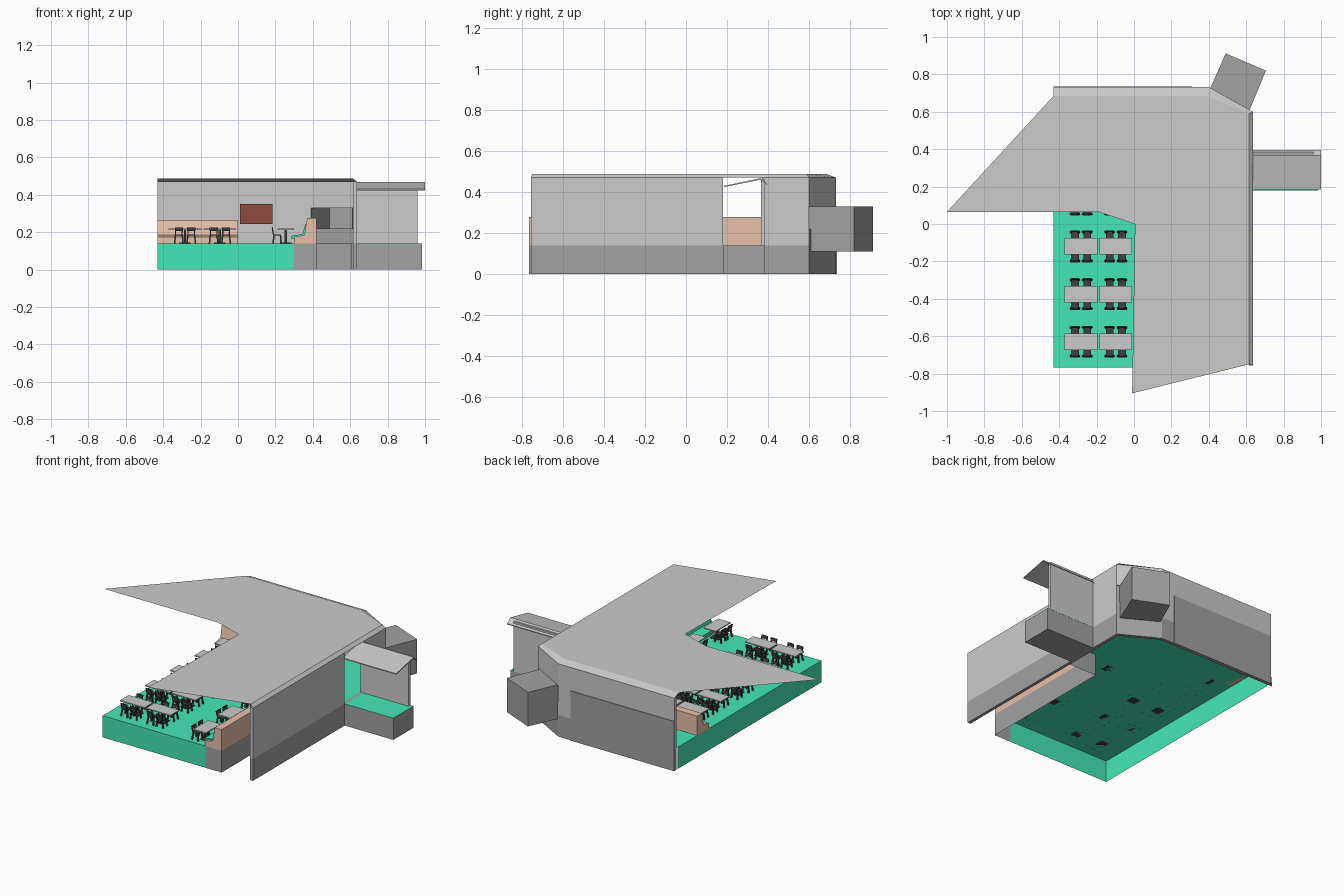
import bpy, bmesh, math
from mathutils import Vector

if "Cube" in bpy.data.objects:
    bpy.data.objects.remove(bpy.data.objects["Cube"])


def mat(name, r, g, b):
    m = bpy.data.materials.new(name)
    m.diffuse_color = (r, g, b, 1)
    m.use_nodes = True
    m.node_tree.nodes["Principled BSDF"].inputs["Base Color"].default_value = m.diffuse_color
    return m


GREEN = mat("green", .06, .80, .48)
DARK = mat("dark_grey", .36, .36, .36)
BROWN = mat("brown", .80, .53, .40)
BLACK = mat("black", .05, .05, .05)
RED = mat("dark_red", .27, .07, .05)


def make(name, verts, faces, material=None):
    me = bpy.data.meshes.new(name)
    me.from_pydata([tuple(v) for v in verts], [], faces)
    ob = bpy.data.objects.new(name, me)
    bpy.context.collection.objects.link(ob)
    if material:
        me.materials.append(material)
    return ob


def prism(name, poly, axis, lo, hi, material=None, skip=()):
    """Extrude a closed 2D outline along an axis; skip drops chosen faces."""
    def pt(p, h):
        return {"x": (h, p[0], p[1]), "y": (p[0], h, p[1]), "z": (p[0], p[1], h)}[axis]
    n = len(poly)
    verts = [pt(p, lo) for p in poly] + [pt(p, hi) for p in poly]
    faces = [tuple(range(n))[::-1], tuple(range(n, 2 * n))]
    faces += [(i, (i + 1) % n, n + (i + 1) % n, n + i) for i in range(n)]
    faces = [f for i, f in enumerate(faces) if i not in skip]
    ob = make(name, verts, faces, material)
    bm = bmesh.new()
    bm.from_mesh(ob.data)
    bmesh.ops.recalc_face_normals(bm, faces=bm.faces)
    bm.to_mesh(ob.data)
    bm.free()
    return ob


def box(name, x0, x1, y0, y1, z0, z1, material=None):
    return prism(name, [(x0, y0), (x1, y0), (x1, y1), (x0, y1)], "z", z0, z1, material)


def wall(name, p, q, z0, z1, material=None, t=.02):
    """Straight wall whose outer face runs p to q; thickness goes to the left."""
    p, q = Vector(p), Vector(q)
    d = (q - p).normalized()
    n = Vector((-d.y, d.x)) * t
    return prism(name, [p, q, q + n, p + n], "z", z0, z1, material)


FLOOR, TOP, EAVE = .14, .488, .47

# Floor: a sheet with skirts and an open underside
outline = [(-.43, .70), (-.43, -.766), (.30, -.766), (.42, -.766),
           (.42, .15), (.61, .15), (.61, .59), (.39, .70)]
floor = make("floor", [(x, y, FLOOR) for x, y in outline], [tuple(range(8))], GREEN)
for i in range(5):
    a, b = outline[i], outline[i + 1]
    make("floor_skirt", [(*a, 0), (*b, 0), (*b, FLOOR), (*a, FLOOR)], [(0, 1, 2, 3)],
         GREEN if i < 2 else DARK)

# Roof sheet and its sloping eave
roof = [(-1, .065), (-.19, .065), (.005, 0), (-.01, -.905), (.615, -.75),
        (.615, .59), (.39, .685), (-.43, .685)]
make("roof", [(x, y, TOP) for x, y in roof], [tuple(range(8))])
corners = [(.636, -.756), (.636, .60), (.40, .732), (-.43, .732)]
upper = [(x, y, TOP) for x, y in roof[4:]]
lower = [(x, y, EAVE) for x, y in corners]
make("roof_eave", upper + lower, [(i, i + 4, i + 5, i + 1) for i in range(3)])

# Outer walls: dark plinth below, light above, with a doorway on the right
c0, c1, c2, c3 = corners
wall("right_wall_front", c0, (.636, .18), FLOOR, EAVE)
wall("right_wall_back", (.636, .37), c1, FLOOR, EAVE)
wall("corner_wall_low", c1, c2, FLOOR, .22, DARK)
wall("corner_wall_high", c1, c2, .33, EAVE)
wall("back_wall", c2, c3, FLOOR, EAVE)
for name, p, q in (("right_plinth", c0, c1), ("corner_plinth", c1, c2), ("back_plinth", c2, c3)):
    wall(name, p, q, 0, FLOOR, DARK)
box("back_panel", -.43, .31, .728, .736, 0, .32, DARK)
box("wall_screen", .01, .185, .70, .712, .245, .35, RED)

# Angled bay behind the corner, open towards the room
prism("corner_bay", [(.39, .685), (.61, .59), (.705, .82), (.49, .912)], "z", .11, .33, DARK, skip=(2,))

# Side porch
box("porch_base", .62, .983, .18, .385, 0, FLOOR - .002, DARK)
box("porch_floor", .60, .983, .18, .385, FLOOR - .002, FLOOR, GREEN)
box("porch_wall", .636, .96, .366, .386, FLOOR, .46)
prism("porch_canopy", [(.185, .43), (.365, .468), (.395, .44), (.395, .434), (.365, .46), (.185, .424)],
      "x", .617, 1.0)


# Benches: seat plus backrest profile, with a tilted cushion
def profile(d):
    return [(0, FLOOR), (d, FLOOR), (d, .277), (d - .05, .277), (d - .065, .185), (0, .175)]


prism("side_bench", [(.30 + u, z) for u, z in profile(.12)], "y", -.766, .40, BROWN)
prism("side_cushion", [(.285, .162), (.285, .18), (.345, .19), (.36, .245), (.372, .245),
                       (.362, .178)], "y", -.75, .39, GREEN)
prism("back_bench", [(.38 + u, z - .012 if z > .2 else z) for u, z in profile(.12)],
      "x", -.43, 0, BROWN)


# Chair, built around its own origin and facing +y
def chair_mesh():
    verts, faces = [], []

    def bar(bottom, top, w, d):
        n = len(verts)
        for c in (bottom, top):
            for sx, sy in ((-1, -1), (1, -1), (1, 1), (-1, 1)):
                verts.append((c[0] + sx * w, c[1] + sy * d, c[2]))
        for f in ((3, 2, 1, 0), (4, 5, 6, 7), (0, 1, 5, 4), (1, 2, 6, 5), (2, 3, 7, 6), (3, 0, 4, 7)):
            faces.append(tuple(n + i for i in f))
    bar((0, 0, .042), (0, 0, .049), .021, .021)
    bar((0, -.024, .066), (0, -.027, .085), .022, .003)
    for s in (-1, 1):
        bar((s * .023, .020, 0), (s * .018, .017, .044), .004, .004)
        bar((s * .023, -.023, 0), (s * .018, -.017, .044), .004, .004)
        bar((s * .017, -.019, .044), (s * .018, -.025, .07), .003, .003)
    me = bpy.data.meshes.new("chair")
    me.from_pydata(verts, [], faces)
    me.materials.append(BLACK)
    return me


CHAIR = chair_mesh()


def chair(x, y, angle):
    ob = bpy.data.objects.new("chair", CHAIR)
    ob.location = (x, y, FLOOR)
    ob.rotation_euler.z = angle
    bpy.context.collection.objects.link(ob)


def table(x, y, w, d):
    box("table_top", x - w / 2, x + w / 2, y - d / 2, y + d / 2, .213, .22)
    box("table_post", x - .006, x + .006, y - .006, y + .006, FLOOR, .213, BLACK)
    box("table_foot", x - .03, x + .03, y - .03, y + .03, FLOOR, FLOOR + .004, BLACK)


# Rows of paired tables with chairs on both sides
for y in (-.63, -.375, -.12, .13):
    for x in (-.283, -.097):
        table(x, y, .175, .088)
        for dx in (-.033, .033):
            chair(x + dx, y - .055, 0)
            chair(x + dx, y + .055, math.pi)

# Tables in front of the two benches
for x in (-.283, -.097):
    table(x, .335, .175, .088)
    for dx in (-.033, .033):
        chair(x + dx, .28, 0)
for i in range(5):
    y = -.68 + .25 * i
    table(.255, y, .088, .15)
    for dy in (-.033, .033):
        chair(.21, y + dy, -math.pi / 2)
